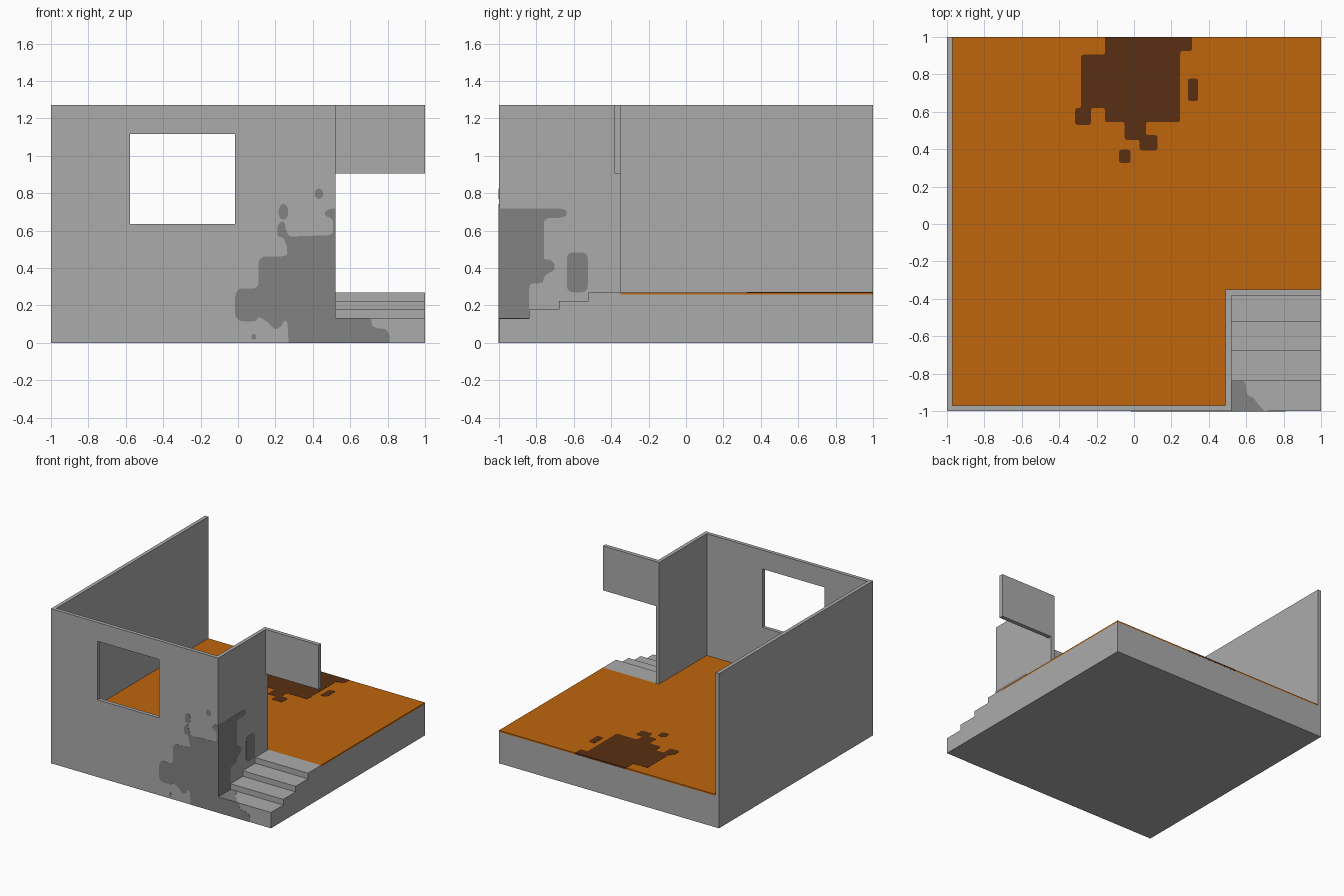
import bpy, bmesh, math
from mathutils import Vector

if "Cube" in bpy.data.objects:
    bpy.data.objects.remove(bpy.data.objects["Cube"])


def material(name, r, g, b):
    m = bpy.data.materials.new(name)
    m.diffuse_color = (r, g, b, 1)
    m.use_nodes = True
    m.node_tree.nodes["Principled BSDF"].inputs["Base Color"].default_value = m.diffuse_color
    return m


GREY = material("concrete grey", 0.41, 0.41, 0.41)
DARK = material("damp grey", 0.225, 0.225, 0.225)
ORANGE = material("orange floor", 0.52, 0.13, 0.004)
BROWN = material("brown stain", 0.1, 0.028, 0.006)


def prism(name, outlines, axis, lo, hi, mat):
    """Extrude 2D outlines along an axis; outlines use the other two axes in order."""
    bm = bmesh.new()
    for pts in outlines:
        ends = []
        for d in (lo, hi):
            ring = []
            for p in pts:
                co = list(p)
                co.insert(axis, d)
                ring.append(bm.verts.new(co))
            bm.faces.new(ring)
            ends.append(ring)
        a, b = ends
        for i in range(len(pts)):
            j = (i + 1) % len(pts)
            bm.faces.new((a[i], a[j], b[j], b[i]))
    bmesh.ops.recalc_face_normals(bm, faces=bm.faces)
    me = bpy.data.meshes.new(name)
    bm.to_mesh(me)
    bm.free()
    me.materials.append(mat)
    ob = bpy.data.objects.new(name, me)
    bpy.context.collection.objects.link(ob)
    return ob


def rect(u0, v0, u1, v1):
    return [(u0, v0), (u1, v0), (u1, v1), (u0, v1)]


def ellipse(u, v, ru, rv, n=14):
    return [(u + ru * math.cos(2 * math.pi * i / n), v + rv * math.sin(2 * math.pi * i / n))
            for i in range(n)]


def rounded(pts, r=0.014, keep=(0, 1, -1, 0.52, 0.13)):
    """Round the corners of an outline, except those lying on a wall or step edge."""
    out = []
    for i, p in enumerate(pts):
        if p[0] in keep or p[1] in keep:
            out.append(p)
            continue
        c = Vector(p)
        a, b = Vector(pts[i - 1]) - c, Vector(pts[(i + 1) % len(pts)]) - c
        s = c + a.normalized() * min(r, a.length * 0.45)
        e = c + b.normalized() * min(r, b.length * 0.45)
        for t in (0, 0.33, 0.67, 1):
            out.append(tuple(s * (1 - t) ** 2 + c * 2 * t * (1 - t) + e * t * t))
    return out


# Raised base and the floor covering
plan = [(-.97, -.97), (.49, -.97), (.49, -.35), (1, -.35), (1, 1), (-.97, 1)]
prism("base", [plan], 2, 0, 0.258, GREY)
prism("floor", [plan], 2, 0.258, 0.27, ORANGE)

# Entrance steps
steps = [(-1, 0)]
edges = [-1, -.84, -.68, -.52, -.35]
for i, z in enumerate((0.13, 0.177, 0.223, 0.27)):
    steps += [(edges[i], z), (edges[i + 1], z)]
steps.append((-.35, 0))
prism("steps", [steps], 0, 0.52, 1, GREY)

# Left, front and entrance walls in one run, with the window cut out
walls = prism("walls", [[(-1, -1), (.52, -1), (.52, -.35), (.49, -.35), (.49, -.97),
                         (-.97, -.97), (-.97, 1), (-1, 1)]], 2, 0, 1.27, GREY)
cutter = prism("window_cutter", [rect(-.578, .635, -.016, 1.115)], 1, -1.1, -.9, GREY)
cutter.hide_render = True
mod = walls.modifiers.new("window", 'BOOLEAN')
mod.operation = 'DIFFERENCE'
mod.solver = 'EXACT'
mod.object = cutter
bpy.context.view_layer.objects.active = walls
bpy.ops.object.modifier_apply(modifier=mod.name)
bpy.data.objects.remove(cutter)

# Panel above the doorway
prism("door_header", [rect(.52, -.383, 1, -.35)], 2, 0.905, 1.27, GREY)

# Damp stain on the front wall and the first riser
front = [(.27, 0), (.265, .11), (.245, .12), (.23, .085), (.195, .07), (.16, .11), (.11, .14),
         (.10, .115), (.01, .115), (-.015, .14), (-.015, .26), (.005, .29), (.09, .29),
         (.11, .31), (.11, .44), (.135, .462), (.24, .462), (.265, .47), (.26, .52),
         (.245, .56), (.21, .57), (.21, .625), (.23, .65), (.25, .645), (.255, .605),
         (.275, .568), (.49, .575), (.508, .59), (.508, .66), (.465, .68), (.465, .70),
         (.49, .717), (.52, .717), (.52, .13), (.715, .13), (.715, .09), (.75, .075),
         (.79, .075), (.81, .045), (.81, 0)]
prism("front_wall_stain",
      [rounded(front), ellipse(.243, .70, .026, .043), ellipse(.433, .797, .023, .028),
       ellipse(.085, .032, .013, .016)], 1, -1.0015, -.998, DARK)

# Damp stain on the entrance wall
side = [(-1, .13), (-1, .717), (-.66, .717), (-.637, .705), (-.64, .68), (-.665, .668),
        (-.74, .668), (-.76, .65), (-.76, .445), (-.725, .445), (-.70, .42), (-.705, .385),
        (-.74, .37), (-.76, .35), (-.765, .32), (-.835, .315), (-.84, .28), (-.84, .13)]
prism("entrance_wall_stain",
      [rounded(side), rounded(rect(-.637, .27, -.525, .483), 0.035)], 0, .518, .5215, DARK)

# Damp stain on the lowest step
prism("step_stain", [rounded([(.52, -1), (.52, -.84), (.595, -.84), (.605, -.915), (.64, -.93),
                              (.66, -.96), (.70, -1)])], 2, .128, .1315, DARK)

# Brown stain on the floor, running over its back edge
main = [(-.155, 1), (-.155, .905), (-.283, .905), (-.283, .62), (-.315, .62), (-.315, .53),
        (-.23, .53), (-.23, .62), (-.155, .62), (-.155, .545), (-.05, .545), (-.05, .45),
        (.03, .45), (.03, .393), (.125, .393), (.125, .475), (.063, .475), (.063, .545),
        (.247, .545), (.247, .925), (.31, .925), (.31, 1)]
prism("floor_stain", [rounded(main), rounded(rect(.288, .658, .343, .777)),
                      rounded(rect(-.08, .327, -.018, .397))], 2, .268, .2715, BROWN)
prism("floor_edge_stain", [rect(-.155, .258, .31, .2715)], 1, .999, 1.0005, BROWN)
